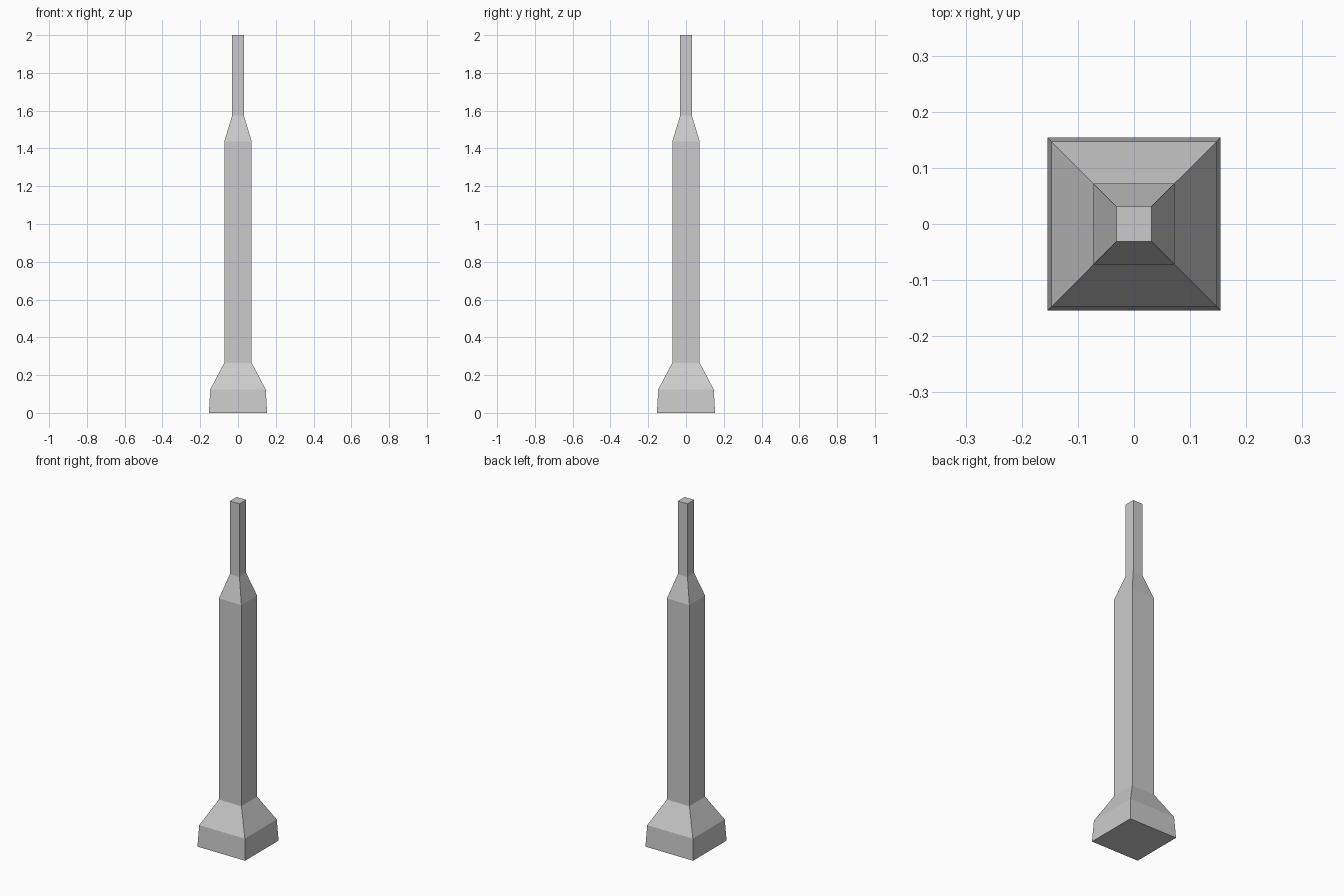
import bpy
import bmesh

if "Cube" in bpy.data.objects:
    bpy.data.objects.remove(bpy.data.objects["Cube"])

# Square profile of the post: (height, half width) from foot to tip
PROFILE = [
    (0.0, 0.154),     # foot
    (0.124, 0.147),   # slightly tapered plinth
    (0.265, 0.0725),  # flared shoulder
    (1.437, 0.0725),  # main shaft
    (1.574, 0.031),   # upper taper
    (2.0, 0.031),     # thin tip
]
CORNERS = [(-1, -1), (1, -1), (1, 1), (-1, 1)]

bm = bmesh.new()
rings = [[bm.verts.new((sx * r, sy * r, z)) for sx, sy in CORNERS]
         for z, r in PROFILE]

# Side walls between neighbouring rings
for low, high in zip(rings, rings[1:]):
    for i in range(4):
        j = (i + 1) % 4
        bm.faces.new((low[i], low[j], high[j], high[i]))

# Bottom and top caps
bm.faces.new(rings[0][::-1])
bm.faces.new(rings[-1])

mesh = bpy.data.meshes.new("square_post")
bm.to_mesh(mesh)
bm.free()
post = bpy.data.objects.new("square_post", mesh)
bpy.context.collection.objects.link(post)
